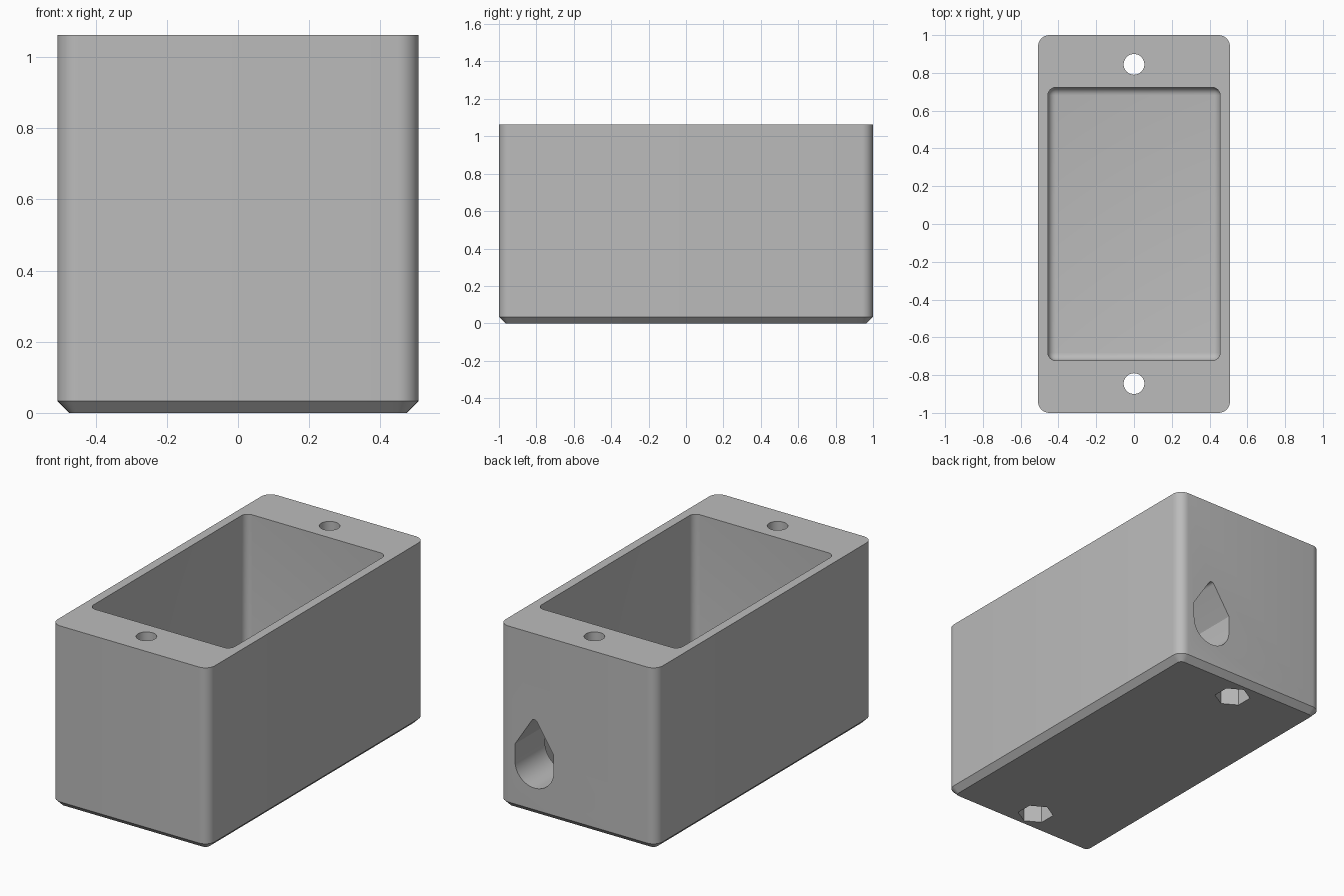
import bpy, bmesh, math

if "Cube" in bpy.data.objects:
    bpy.data.objects.remove(bpy.data.objects["Cube"], do_unlink=True)

HX, HY, H = 0.508, 1.0, 1.062       # outer half sizes and height
CX, CY, FLOOR = 0.456, 0.723, 0.07  # cavity half sizes and floor level
SCREW_Y = 0.845

grey = bpy.data.materials.new("light grey plastic")
grey.use_nodes = True
colour = (0.5, 0.5, 0.5, 1)
grey.diffuse_color = colour
grey.node_tree.nodes["Principled BSDF"].inputs["Base Color"].default_value = colour


def make_object(name, bm):
    bmesh.ops.recalc_face_normals(bm, faces=bm.faces[:])
    mesh = bpy.data.meshes.new(name)
    bm.to_mesh(mesh)
    bm.free()
    mesh.materials.append(grey)
    obj = bpy.data.objects.new(name, mesh)
    bpy.context.collection.objects.link(obj)
    return obj


def block(hx, hy, z0, z1):
    bm = bmesh.new()
    bmesh.ops.create_cube(bm, size=2)
    for v in bm.verts:
        v.co = (v.co.x * hx, v.co.y * hy, z1 if v.co.z > 0 else z0)
    return bm


def is_upright(edge):
    a, b = edge.verts
    return abs(a.co.z - b.co.z) > 0.1


def is_low(edge, z):
    return all(abs(v.co.z - z) < 1e-4 for v in edge.verts)


def bevel(bm, edges, size, segments):
    bmesh.ops.bevel(bm, geom=edges, offset=size, segments=segments,
                    profile=0.5, affect='EDGES', clamp_overlap=True)


def prism(name, outline, direction):
    """Extrude a closed outline of 3D points along a direction."""
    bm = bmesh.new()
    face = bm.faces.new([bm.verts.new(p) for p in outline])
    moved = bmesh.ops.extrude_face_region(bm, geom=[face])["geom"]
    bmesh.ops.translate(bm, vec=direction,
                        verts=[g for g in moved if isinstance(g, bmesh.types.BMVert)])
    return make_object(name, bm)


def ring(radius, sides, y, z, start=0.0):
    turn = [start + math.tau * i / sides for i in range(sides)]
    return [(radius * math.cos(t), y + radius * math.sin(t), z) for t in turn]


# Outer body: rounded upright corners, chamfered bottom rim
bm = block(HX, HY, 0, H)
bevel(bm, [e for e in bm.edges if is_upright(e)], 0.06, 8)
bevel(bm, [e for e in bm.edges if is_low(e, 0)], 0.034, 1)
body = make_object("enclosure_body", bm)

# Cavity with rounded corners and floor edges
bm = block(CX, CY, FLOOR, H + 0.2)
bevel(bm, [e for e in bm.edges if is_upright(e) or is_low(e, FLOOR)], 0.042, 6)
cutters = [make_object("cavity_cutter", bm)]

# Screw holes with hexagonal nut pockets underneath
for side, y in (("front", -SCREW_Y), ("back", SCREW_Y)):
    cutters.append(prism(side + "_screw_cutter", ring(0.055, 32, y, -0.1), (0, 0, H + 0.3)))
    cutters.append(prism(side + "_nut_cutter", ring(0.098, 6, y, -0.1, math.pi / 6), (0, 0, 0.3)))

# Teardrop cable opening through the back wall
X, R, LOW, SHOULDER, TIP = 0.28, 0.125, 0.285, 0.385, 0.54
outline = []
for i in range(25):
    t = math.pi + math.pi * i / 24
    outline.append((X + R * math.cos(t), CY - 0.15, LOW + R * math.sin(t)))
outline.append((X + R, CY - 0.15, SHOULDER))
for i in range(7):
    t = math.radians(30 + 20 * i)
    outline.append((X + 0.02 * math.cos(t), CY - 0.15, TIP + 0.02 * math.sin(t)))
outline.append((X - R, CY - 0.15, SHOULDER))
cutters.append(prism("cable_cutter", outline, (0, 0.6, 0)))

# Cut every opening, then drop the cutters
for cutter in cutters:
    cutter.hide_render = True
    cut = body.modifiers.new(cutter.name, 'BOOLEAN')
    cut.operation = 'DIFFERENCE'
    cut.solver = 'EXACT'
    cut.object = cutter
bpy.context.view_layer.update()
result = bpy.data.meshes.new_from_object(body.evaluated_get(bpy.context.evaluated_depsgraph_get()))
body.modifiers.clear()
body.data = result
for cutter in cutters:
    bpy.data.objects.remove(cutter, do_unlink=True)
result.materials.clear()
result.materials.append(grey)
for poly in result.polygons:
    poly.material_index = 0

# Smooth rounded corners, keep hard edges
bpy.ops.object.select_all(action='DESELECT')
body.select_set(True)
bpy.context.view_layer.objects.active = body
bpy.ops.object.shade_smooth_by_angle(angle=math.radians(30))
